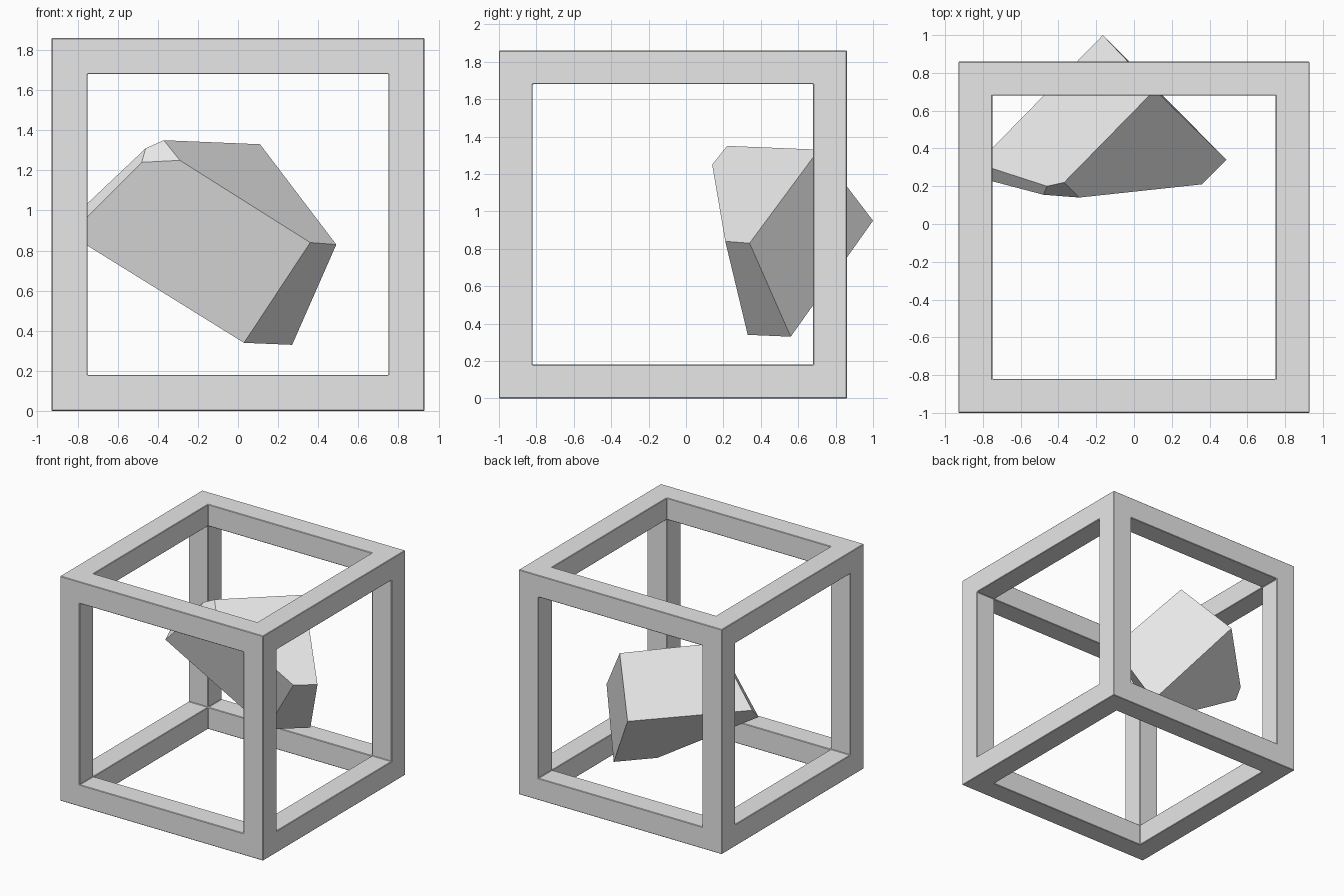
import bpy
import bmesh
from itertools import product
from mathutils import Vector

if "Cube" in bpy.data.objects:
    bpy.data.objects.remove(bpy.data.objects["Cube"], do_unlink=True)

# Single stone grey for everything
grey = bpy.data.materials.new("light_grey")
grey.use_nodes = True
colour = (0.8, 0.8, 0.8, 1)
grey.diffuse_color = colour
grey.node_tree.nodes["Principled BSDF"].inputs["Base Color"].default_value = colour


def finish(bm, name, location=(0, 0, 0)):
    """Clean the mesh and place it as a flat shaded object."""
    bmesh.ops.remove_doubles(bm, verts=bm.verts, dist=0.0001)
    bmesh.ops.recalc_face_normals(bm, faces=bm.faces)
    mesh = bpy.data.meshes.new(name)
    bm.to_mesh(mesh)
    bm.free()
    mesh.materials.append(grey)
    obj = bpy.data.objects.new(name, mesh)
    obj.location = location
    bpy.context.collection.objects.link(obj)
    return obj


# Open cube frame: outer cells of a three-step grid, skinned where exposed
OUTER, INNER = 0.93, 0.75
levels = (-OUTER, -INNER, INNER, OUTER)


def is_beam(cell):
    return all(i in (0, 1, 2) for i in cell) and cell.count(1) < 2


bm = bmesh.new()
for cell in filter(is_beam, product(range(3), repeat=3)):
    for axis, side in product(range(3), (0, 1)):
        neighbour = list(cell)
        neighbour[axis] += 2 * side - 1
        if is_beam(tuple(neighbour)):
            continue
        across, along = (axis + 1) % 3, (axis + 2) % 3
        corners = []
        for a, b in ((0, 0), (1, 0), (1, 1), (0, 1)):
            point = Vector()
            point[axis] = levels[cell[axis] + side]
            point[across] = levels[cell[across] + a]
            point[along] = levels[cell[along] + b]
            corners.append(bm.verts.new(point))
        bm.faces.new(corners)
frame = finish(bm, "cube_frame", (0, -0.07, OUTER))
bevel = frame.modifiers.new("edge_bevel", "BEVEL")
bevel.width = 0.004
bevel.segments = 1
bevel.limit_method = "ANGLE"

# Tilted faceted block caught in the rear of the frame
corners = {
    "A": (-.37, .22, 1.35), "B": (-.29, .14, 1.25),
    "C": (-.48, .155, 1.24), "D": (-.46, .2, 1.31),
    "E": (.36, .21, .84), "F": (.49, .34, .83),
    "G": (.03, .33, .34), "H": (.27, .56, .33),
    "I": (.11, .71, 1.33), "J": (-.165, 1, .95),
    "K": (-.83, .32, .96), "L": (-.84, .25, .88),
}
facets = ("BCLGE", "ABEFI", "ADKJI", "CDKL", "ABCD", "EFHG", "FIJH", "HJKLG")
bm = bmesh.new()
verts = {key: bm.verts.new(point) for key, point in corners.items()}
for facet in facets:
    bm.faces.new([verts[key] for key in facet])
finish(bm, "faceted_block")
